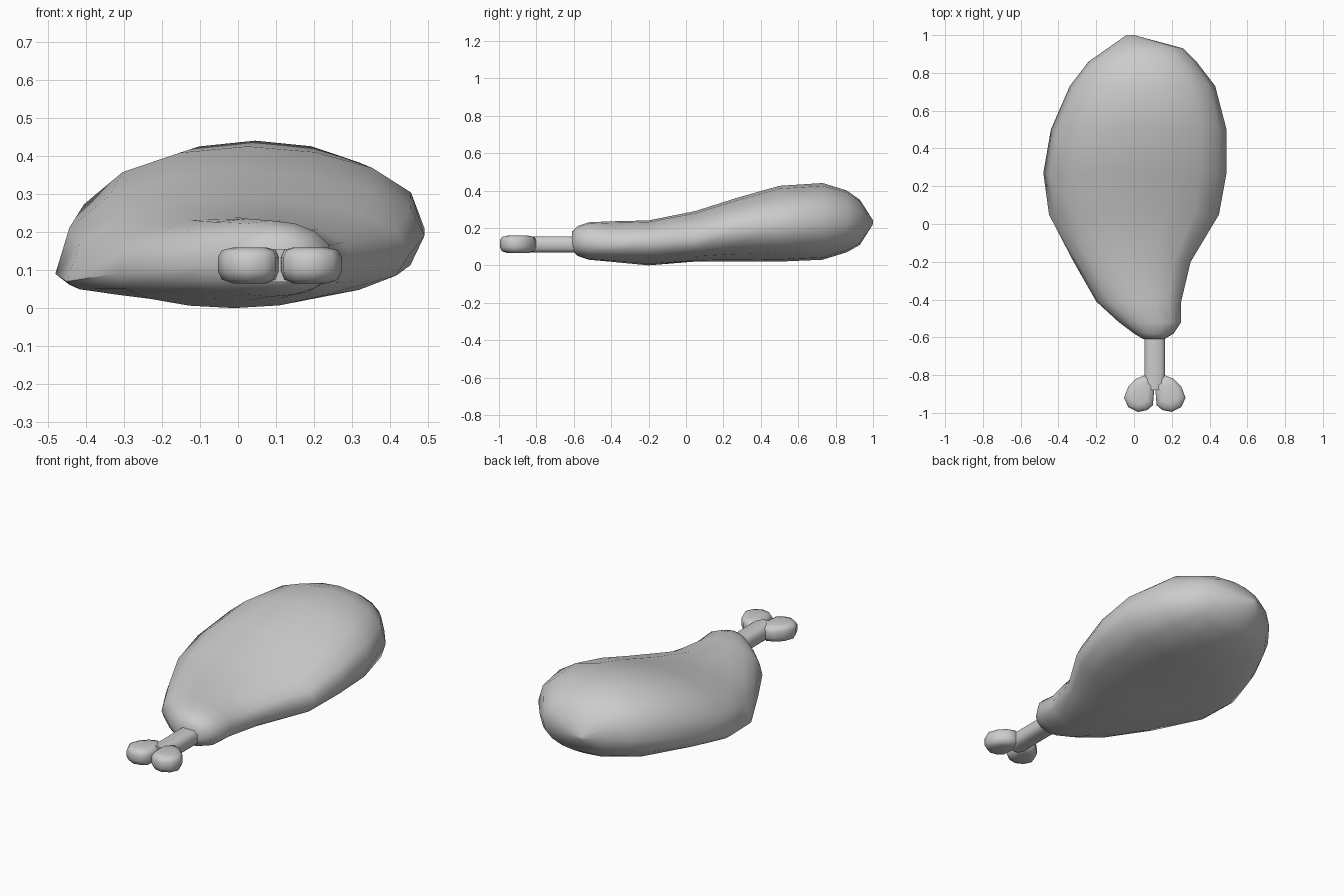
import bpy, bmesh
from math import sin, cos, pi

cube = bpy.data.objects.get("Cube")
if cube:
    bpy.data.objects.remove(cube)

grey = bpy.data.materials.new("plain_grey")
grey.use_nodes = True
GREY = (0.6, 0.6, 0.6, 1)
grey.diffuse_color = GREY
grey.node_tree.nodes["Principled BSDF"].inputs["Base Color"].default_value = GREY


def loft(name, rings, angle):
    """Skin a list of equal-length rings and cap both ends."""
    bm = bmesh.new()
    loops = [[bm.verts.new(p) for p in ring] for ring in rings]
    n = len(loops[0])
    for a, b in zip(loops, loops[1:]):
        for i in range(n):
            j = (i + 1) % n
            bm.faces.new((a[i], a[j], b[j], b[i]))
    bm.faces.new(loops[0])
    bm.faces.new(loops[-1])
    bmesh.ops.recalc_face_normals(bm, faces=bm.faces)
    mesh = bpy.data.meshes.new(name)
    bm.to_mesh(mesh)
    bm.free()
    mesh.materials.append(grey)
    obj = bpy.data.objects.new(name, mesh)
    bpy.context.collection.objects.link(obj)
    bpy.ops.object.select_all(action='DESELECT')
    obj.select_set(True)
    bpy.context.view_layer.objects.active = obj
    bpy.ops.object.shade_smooth_by_angle(angle=angle)
    return obj


# Meat: y, right x, left x, right edge z, left edge z, bottom z, top z
SECTIONS = [
    (-0.61, 0.05, 0.16, 0.12, 0.12, 0.08, 0.18),
    (-0.58, 0.00, 0.21, 0.12, 0.12, 0.05, 0.21),
    (-0.52, -0.08, 0.25, 0.11, 0.12, 0.03, 0.23),
    (-0.41, -0.20, 0.25, 0.10, 0.11, 0.02, 0.235),
    (-0.20, -0.32, 0.30, 0.09, 0.12, 0.00, 0.24),
    (0.05, -0.45, 0.45, 0.07, 0.14, 0.02, 0.29),
    (0.27, -0.48, 0.49, 0.09, 0.19, 0.02, 0.36),
    (0.50, -0.44, 0.49, 0.15, 0.21, 0.02, 0.425),
    (0.73, -0.34, 0.43, 0.20, 0.22, 0.03, 0.44),
    (0.86, -0.24, 0.33, 0.22, 0.22, 0.07, 0.40),
    (0.93, -0.14, 0.26, 0.23, 0.23, 0.11, 0.35),
    (1.00, -0.04, 0.00, 0.23, 0.23, 0.22, 0.24),
]
SIDES = 16


def section(y, x0, x1, z0, z1, low, high):
    ring = []
    for i in range(SIDES):
        c, s = cos(2 * pi * i / SIDES), sin(2 * pi * i / SIDES)
        edge = z0 + (z1 - z0) * (c + 1) / 2
        reach = high if s > 0 else low
        z = edge + (reach - edge) * abs(s) ** 0.85
        ring.append(((x0 + x1) / 2 + (x1 - x0) / 2 * c, y, z))
    return ring


loft("meat", [section(*s) for s in SECTIONS], 1.0)

# Bone shaft: slim chamfered bar
MID_X, MID_Z = 0.11, 0.112
profile = [(0.055, 0.025), (0.035, 0.043), (-0.035, 0.043), (-0.055, 0.025),
           (-0.055, -0.025), (-0.035, -0.043), (0.035, -0.043), (0.055, -0.025)]
loft("bone_shaft", [[(MID_X + u, y, MID_Z + v) for u, v in profile]
                    for y in (-0.88, -0.5)], 0.9)

# Bone knuckles: rounded lobes mirrored about the shaft
lobe = [(0.0, -0.84), (0.05, -0.80), (0.10, -0.82), (0.14, -0.86), (0.163, -0.92),
        (0.14, -0.97), (0.09, -0.995), (0.04, -0.985), (0.01, -0.96)]
LAYERS = [(-0.047, 0.55), (-0.037, 0.88), (-0.015, 1), (0.022, 1),
          (0.04, 0.88), (0.047, 0.55)]
for name, side in (("left_knuckle", 1), ("right_knuckle", -1)):
    rings = [[(MID_X + side * (0.075 + (u - 0.075) * k), -0.9 + (y + 0.9) * k, MID_Z + h)
              for u, y in lobe] for h, k in LAYERS]
    loft(name, rings, 1.2)
